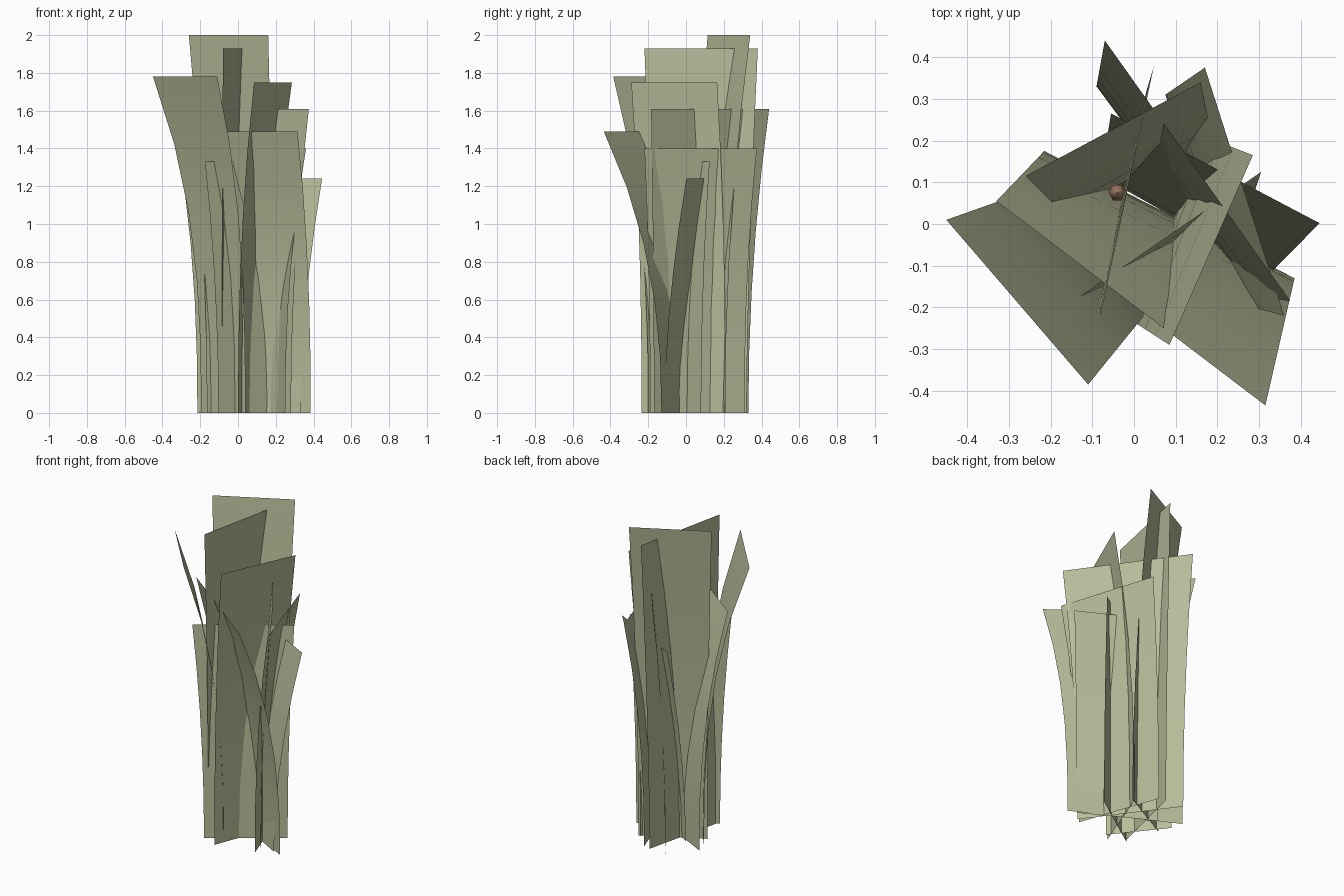
import bpy, bmesh, math
from mathutils import Vector

if "Cube" in bpy.data.objects:
    bpy.data.objects.remove(bpy.data.objects["Cube"])


def material(name, color):
    m = bpy.data.materials.new(name)
    m.diffuse_color = color
    m.use_nodes = True
    m.node_tree.nodes["Principled BSDF"].inputs["Base Color"].default_value = m.diffuse_color
    return m


LEAF = material("reed_green", (0.48, 0.50, 0.32, 1))
BROWN = material("seed_brown", (0.30, 0.17, 0.11, 1))


def finish(name, bm, mat):
    me = bpy.data.meshes.new(name)
    bm.to_mesh(me)
    bm.free()
    ob = bpy.data.objects.new(name, me)
    me.materials.append(mat)
    bpy.context.collection.objects.link(ob)
    for p in me.polygons:
        p.use_smooth = True
    return ob


def blade(name, height, tip, base, power=2.3, segs=5):
    """Strip bending outward from a base edge on the ground to a wider tip edge."""
    bm = bmesh.new()
    prev = None
    for i in range(segs + 1):
        t = i / segs
        row = []
        for p, q in zip(tip, base):
            v = Vector(q).lerp(Vector(p), t ** power)
            row.append(bm.verts.new((v.x, v.y, height * t)))
        if prev:
            bm.faces.new((prev[0], prev[1], row[1], row[0]))
        prev = row
    return finish(name, bm, LEAF)


# leaf blades: height, tip edge, base edge, curve power
blades = [
    (2.00, [(-0.26, 0.115), (0.16, 0.34)], [(-0.164, 0.02), (0.186, 0.207)], 2.0),
    (1.93, [(-0.08, -0.22), (0.048, 0.38)], [(-0.085, -0.17), (0.03, 0.32)], 1.5),
    (1.78, [(-0.45, 0.01), (-0.11, -0.385)], [(-0.195, 0.10), (0.04, -0.20)], 2.6),
    (1.75, [(0.085, -0.29), (0.285, 0.165)], [(0.0, -0.235), (0.17, 0.21)], 2.3),
    (1.61, [(0.375, -0.185), (-0.07, 0.44)], [(0.28, -0.17), (-0.09, 0.33)], 2.0),
    (1.49, [(0.315, -0.435), (-0.33, 0.055)], [(0.385, -0.13), (-0.215, 0.175)], 2.3),
    (1.40, [(0.17, 0.375), (0.36, -0.22)], [(0.075, 0.31), (0.25, -0.19)], 2.2),
    (1.33, [(-0.175, -0.205), (0.305, 0.125)], [(-0.104, -0.19), (0.29, 0.08)], 2.0),
    (1.24, [(0.445, 0.002), (-0.055, 0.265)], [(0.33, -0.115), (-0.08, 0.115)], 1.8),
]
for i, args in enumerate(blades):
    blade(f"leaf_blade_{i + 1}", *args)


def spindle(name, center, profile, mat, sides=6):
    """Lathe a (radius, z) profile around a vertical axis."""
    bm = bmesh.new()
    rings = []
    for r, z in profile:
        rings.append([bm.verts.new((center[0] + r * math.cos(math.tau * k / sides),
                                    center[1] + r * math.sin(math.tau * k / sides), z))
                      for k in range(sides)])
    for lo, hi in zip(rings, rings[1:]):
        for k in range(sides):
            n = (k + 1) % sides
            bm.faces.new((lo[k], lo[n], hi[n], hi[k]))
    bm.faces.new(rings[0][::-1])
    bm.faces.new(rings[-1])
    return finish(name, bm, mat)


# seed head on its thin stalk
spindle("stalk", (-0.04, 0.075), [(0.005, 0), (0.004, 0.7), (0.002, 1.07)], LEAF)
spindle("seed_head", (-0.04, 0.075),
        [(0.006, 0.72), (0.02, 0.75), (0.021, 0.87), (0.006, 0.9)], BROWN)
